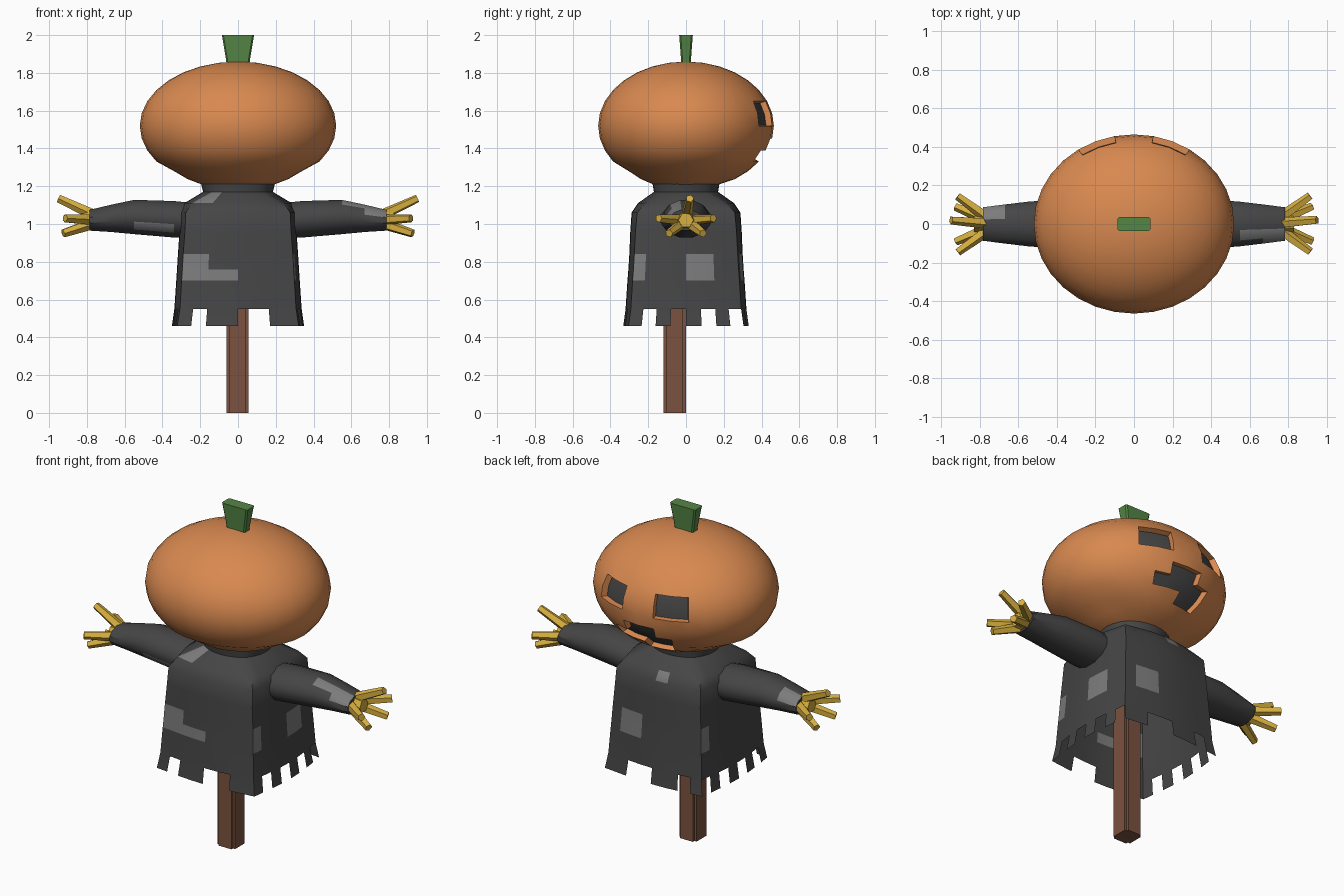
import bpy, bmesh
from math import sin, cos, pi, atan2, asin, degrees, radians
from mathutils import Vector

if "Cube" in bpy.data.objects:
    bpy.data.objects.remove(bpy.data.objects["Cube"])


def material(name, rgb):
    m = bpy.data.materials.new(name)
    m.diffuse_color = (*rgb, 1)
    m.use_nodes = True
    m.node_tree.nodes["Principled BSDF"].inputs["Base Color"].default_value = m.diffuse_color
    return m


ORANGE = material("orange", (0.69, 0.25, 0.08))
DARK = material("dark_cloth", (0.06, 0.06, 0.06))
PATCH = material("patch_cloth", (0.2, 0.2, 0.2))
GREEN = material("green", (0.09, 0.24, 0.06))
BROWN = material("brown", (0.2, 0.085, 0.05))
STRAW = material("straw", (0.68, 0.43, 0.05))


def finish(bm, name, mats, angle=40):
    bmesh.ops.recalc_face_normals(bm, faces=bm.faces)
    me = bpy.data.meshes.new(name)
    bm.to_mesh(me)
    bm.free()
    for m in mats:
        me.materials.append(m)
    me.shade_smooth()
    me.set_sharp_from_angle(angle=radians(angle))
    ob = bpy.data.objects.new(name, me)
    bpy.context.collection.objects.link(ob)
    return ob


def loft(bm, rings, caps=True):
    rows = [[bm.verts.new(p) for p in r] for r in rings]
    n = len(rows[0])
    for a, b in zip(rows, rows[1:]):
        for i in range(n):
            j = (i + 1) % n
            bm.faces.new((a[i], a[j], b[j], b[i]))
    if caps:
        bm.faces.new(rows[0])
        bm.faces.new(rows[-1])


def tube(bm, p0, p1, r0, r1, n=5):
    p0, p1 = Vector(p0), Vector(p1)
    q = (p1 - p0).to_track_quat('Z', 'Y')
    loft(bm, [[p + q @ Vector((r * cos(2 * pi * i / n), r * sin(2 * pi * i / n), 0))
               for i in range(n)] for p, r in ((p0, r0), (p1, r1))])


def rect(x0, x1, y0, y1, z):
    return [(x0, y0, z), (x1, y0, z), (x1, y1, z), (x0, y1, z)]


# Pumpkin head with carved eyes and mouth on the +y side
def carved(f):
    c = f.calc_center_median().normalized()
    az, lat = degrees(atan2(c.x, c.y)), degrees(asin(c.z))
    if 11 < abs(az) < 34 and 0 < lat < 22.6:
        return True
    for lo, hi, a0, a1 in ((-22.5, -11.2, -11.3, 11.3), (-33.8, -22.5, -22.6, 22.6),
                           (-45, -33.8, -22.6, 0)):
        if lo < lat < hi and a0 < az < a1:
            return True
    return False


bm = bmesh.new()
bmesh.ops.create_uvsphere(bm, u_segments=32, v_segments=16, radius=1)
holes = [f for f in bm.faces if carved(f)]
bmesh.ops.inset_region(bm, faces=holes, thickness=0.004, depth=0, use_even_offset=True)
for v in {v for f in holes for v in f.verts}:
    v.co *= 0.93
for f in holes:
    f.material_index = 1
for v in bm.verts:
    k = 0.92 if v.co.z < -0.69 and v.co.y < 0.5 else 1
    v.co = (v.co.x * 0.52 * k, v.co.y * 0.465 * k, 1.52 + v.co.z * 0.34)
finish(bm, "pumpkin_head", [ORANGE, DARK])

# Stem
bm = bmesh.new()
loft(bm, [rect(-.06, .06, -.025, .025, 1.84), rect(-.065, .065, -.027, .027, 1.88),
          rect(-.085, .085, -.036, .036, 2.0)])
bmesh.ops.bevel(bm, geom=[e for e in bm.edges if abs(e.verts[0].co.z - e.verts[1].co.z) > .01],
                offset=0.008, segments=1, affect='EDGES')
finish(bm, "stem", [GREEN])

# Wooden post
bm = bmesh.new()
loft(bm, [rect(-.06, .055, -.12, 0, z) for z in (0, 1.1)])
bmesh.ops.bevel(bm, geom=[e for e in bm.edges if abs(e.verts[0].co.z - e.verts[1].co.z) > .01],
                offset=0.015, segments=2, affect='EDGES')
finish(bm, "post", [BROWN])


# Shirt body: rounded-square rings, open below, with torn hem
def shirt_ring(z, rx, ry, k):
    pts = []
    for side in range(4):
        for i in range(8):
            p = Vector((-1 + i / 4, -1))
            p = p * (1 - k) + p.normalized() * k
            for _ in range(side):
                p = Vector((-p.y, p.x))
            pts.append((p.x * rx, p.y * ry, z))
    return pts


bm = bmesh.new()
loft(bm, [shirt_ring(*r) for r in (
    (1.23, .20, .18, 1), (1.17, .185, .17, .9), (1.11, .285, .255, .5), (1.06, .308, .288, .35),
    (.96, .31, .295, .32), (.84, .318, .30, .3), (.76, .323, .305, .3), (.70, .327, .31, .3),
    (.55, .337, .32, .3), (.46, .35, .332, .28))], caps=False)

hem = [1, 0, 1, 1, 0, 0, 1, 1] + [1, 0] * 4 + [1, 1, 0, 0, 1, 1, 0, 1] + [0, 1] * 4
bm.faces.ensure_lookup_table()
torn = [f for f, keep in zip(bm.faces[-32:], hem) if not keep]
bmesh.ops.delete(bm, geom=torn, context='FACES')
# patches: side axis (0 = x sides, 1 = y sides), sign, range across, range in height
for ax, sg, a0, a1, z0, z1 in ((1, -1, -.30, -.16, .7, .84), (1, -1, -.16, 0, .7, .76),
                               (1, -1, -.2, -.1, 1.1, 1.18), (0, 1, 0, .15, .7, .84),
                               (0, 1, -.28, -.2, .7, .84), (1, 1, .05, .2, .7, .84),
                               (0, -1, .2, .28, .7, .84), (1, 1, -.1, 0, 1.06, 1.12)):
    for f in bm.faces:
        c = f.calc_center_median()
        r = c[ax] * sg
        if r > .15 and r > abs(c[1 - ax]) * .9 and a0 < c[1 - ax] < a1 and z0 < c.z < z1:
            f.material_index = 1
finish(bm, "shirt_body", [DARK, PATCH])

# Sleeves and straw hands
TIPS = ((.95, .02, 1.135), (.915, .145, 1.03), (.915, -.145, 1.03), (.925, .09, .95), (.925, -.09, .95))
for s, side in ((1, "right"), (-1, "left")):
    bm = bmesh.new()
    rings = []
    for x, ry, zc, rz in ((.24, .13, 1.02, .095), (.34, .135, 1.025, .1), (.55, .12, 1.037, .094),
                          (.67, .105, 1.03, .075), (.785, .09, 1.02, .057)):
        rings.append([(s * x, ry * cos(2 * pi * (i + .5) / 12), zc + rz * sin(2 * pi * (i + .5) / 12))
                      for i in range(12)])
    loft(bm, rings)
    for f in bm.faces:
        c = f.calc_center_median()
        if len(f.verts) == 4 and c.y < 0 and (
                (s > 0 and abs(c.x) > .55 and -.09 < c.y < -.02 and c.z > 1.02) or
                (s < 0 and .34 < abs(c.x) < .55 and c.y < -.06 and .95 < c.z < 1.02)):
            f.material_index = 1
        if len(f.verts) == 4 and s < 0 and abs(c.x) > .67 and c.y > .04 and c.z > 1.03:
            f.material_index = 1
    finish(bm, side + "_sleeve", [DARK, PATCH])

    bm = bmesh.new()
    tube(bm, (s * .75, 0, 1.02), (s * .83, 0, 1.02), .055, .04, 6)
    for x, y, z in TIPS:
        tube(bm, (s * .765, y * .25, 1.02 + (z - 1.02) * .25), (s * x, y, z), .03, .022)
    finish(bm, side + "_straw_hand", [STRAW])
